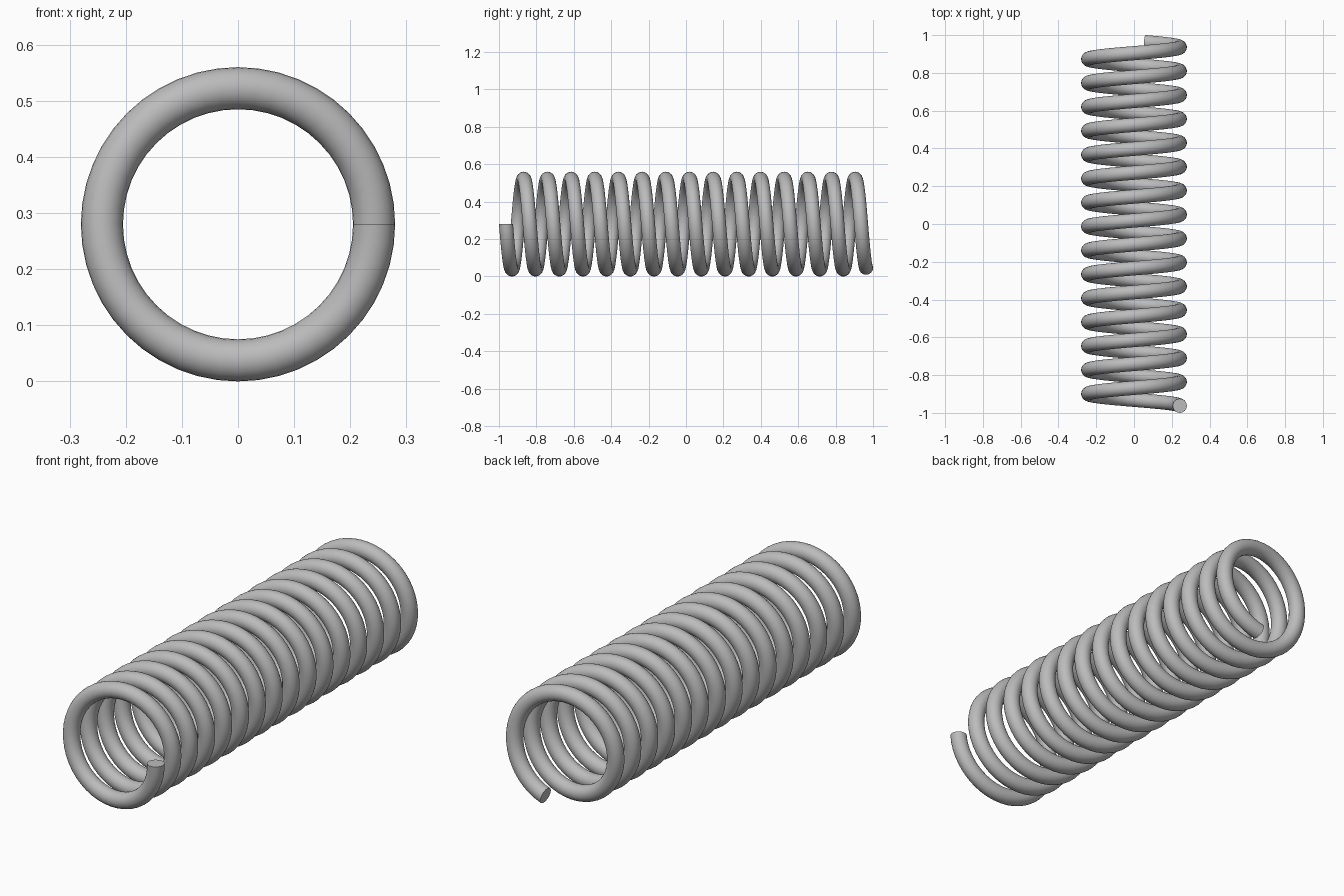
import bpy, bmesh, math
from mathutils import Matrix, Vector

cube = bpy.data.objects.get("Cube")
if cube:
    bpy.data.objects.remove(cube)

WIRE = 0.0375                # wire radius
COIL = 0.28 - WIRE           # radius of the wire's centre line
STEPS_PER_TURN = 48
TURNS = 15 + 75 / 360
STEPS = round(TURNS * STEPS_PER_TURN)
TRAVEL = 2 - 2 * WIRE        # centre line length along y

# Material
steel = bpy.data.materials.new("grey steel")
steel.use_nodes = True
colour = (0.5, 0.5, 0.5, 1)
steel.diffuse_color = colour
steel.node_tree.nodes["Principled BSDF"].inputs["Base Color"].default_value = colour

# Wire cross-section, lying flat at the front end of the coil
bm = bmesh.new()
start = Matrix.Translation((COIL, WIRE - 1, 0.28))
bmesh.ops.create_circle(bm, segments=24, radius=WIRE, matrix=start)
first = bm.edges[:]

# Screw the section around the y axis
bmesh.ops.spin(bm, geom=bm.verts[:] + first, cent=(0, 0, 0.28), axis=(0, 1, 0),
               angle=math.tau * STEPS / STEPS_PER_TURN, steps=STEPS,
               dvec=Vector((0, TRAVEL / STEPS, 0)))

# Flat caps on both wire ends
ends = [e for e in bm.edges if e.is_boundary]
bmesh.ops.holes_fill(bm, edges=ends, sides=0)
bmesh.ops.recalc_face_normals(bm, faces=bm.faces[:])

mesh = bpy.data.meshes.new("coil_spring")
bm.to_mesh(mesh)
bm.free()
mesh.materials.append(steel)
spring = bpy.data.objects.new("coil_spring", mesh)
bpy.context.collection.objects.link(spring)

bpy.ops.object.select_all(action="DESELECT")
spring.select_set(True)
bpy.context.view_layer.objects.active = spring
bpy.ops.object.shade_smooth_by_angle(angle=math.radians(40))
